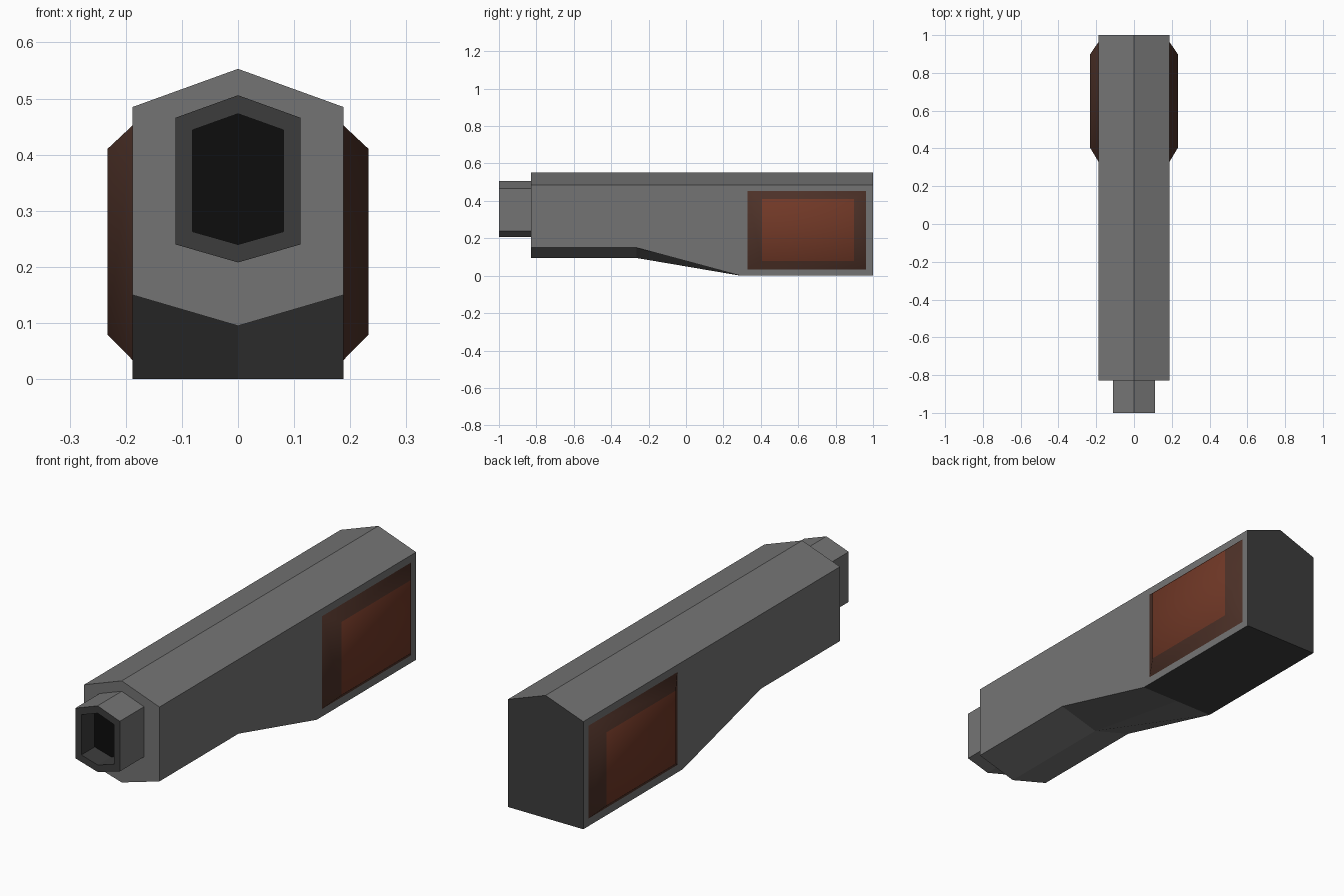
import bpy, bmesh

if "Cube" in bpy.data.objects:
    bpy.data.objects.remove(bpy.data.objects["Cube"])


def material(name, rgb):
    m = bpy.data.materials.new(name)
    m.diffuse_color = (*rgb, 1)
    m.use_nodes = True
    m.node_tree.nodes["Principled BSDF"].inputs["Base Color"].default_value = m.diffuse_color
    return m


grey = material("mid grey metal", (0.175, 0.175, 0.175))
dark = material("dark grey metal", (0.046, 0.046, 0.046))
black = material("bore black", (0.004, 0.004, 0.004))
brown = material("brown grip", (0.165, 0.04, 0.02))
umber = material("dark brown grip edge", (0.075, 0.031, 0.021))


def hex_ring(y, w, top, shoulder, hip, bottom):
    """Upright six-sided section at depth y."""
    return [(0, y, top), (w, y, shoulder), (w, y, hip),
            (0, y, bottom), (-w, y, hip), (-w, y, shoulder)]


def loft(name, rings, mats, rule, cap_start=True, closed=True):
    """Skin rings in order; rule(span, face) picks the material index."""
    bm = bmesh.new()
    loops = [[bm.verts.new(p) for p in r] for r in rings]
    n = len(rings[0])
    spans = []
    if cap_start:
        spans.append((bm.faces.new(loops[0][::-1]), -1))
    for s, (a, b) in enumerate(zip(loops, loops[1:])):
        for i in range(n):
            j = (i + 1) % n
            spans.append((bm.faces.new((a[i], a[j], b[j], b[i])), s))
    spans.append((bm.faces.new(loops[-1]), len(rings) - 1))
    if closed:
        bmesh.ops.recalc_face_normals(bm, faces=bm.faces[:])
    bm.normal_update()
    for f, s in spans:
        f.material_index = rule(s, f)
    me = bpy.data.meshes.new(name)
    bm.to_mesh(me)
    bm.free()
    for m in mats:
        me.materials.append(m)
    ob = bpy.data.objects.new(name, me)
    bpy.context.collection.objects.link(ob)
    return ob


# Main body: ridged top, V-shaped belly that ramps down to a flat rear base
loft("body",
     [hex_ring(-0.828, 0.188, 0.553, 0.485, 0.15, 0.095),
      hex_ring(-0.265, 0.188, 0.553, 0.485, 0.15, 0.095),
      hex_ring(0.292, 0.188, 0.553, 0.485, 0.0, 0.0),
      hex_ring(1.0, 0.188, 0.553, 0.485, 0.0, 0.0)],
     [grey, dark],
     lambda s, f: int(f.normal.y > 0.9 or f.normal.z < -0.99))

# Muzzle: outer sleeve, rim, bore wall and bore end
loft("muzzle",
     [hex_ring(-0.82, 0.111, 0.506, 0.466, 0.24, 0.208),
      hex_ring(-1.0, 0.111, 0.506, 0.466, 0.24, 0.208),
      hex_ring(-1.0, 0.081, 0.473, 0.444, 0.263, 0.24),
      hex_ring(-0.905, 0.081, 0.473, 0.444, 0.263, 0.24)],
     [grey, dark, black],
     lambda s, f: 2 if s == 3 else int(s in (1, 2)))


def rect_ring(x, y0, y1, z0, z1):
    return [(x, y0, z0), (x, y1, z0), (x, y1, z1), (x, y0, z1)]


# Chamfered side grips, softly shaded and mirrored
grip = loft("side_grip",
            [rect_ring(0.187, 0.328, 0.965, 0.033, 0.453),
             rect_ring(0.233, 0.405, 0.898, 0.08, 0.41)],
            [umber, brown], lambda s, f: int(s == 1),
            cap_start=False, closed=False)
for p in grip.data.polygons:
    p.use_smooth = True
grip.modifiers.new("mirror", 'MIRROR').use_axis = (True, False, False)
